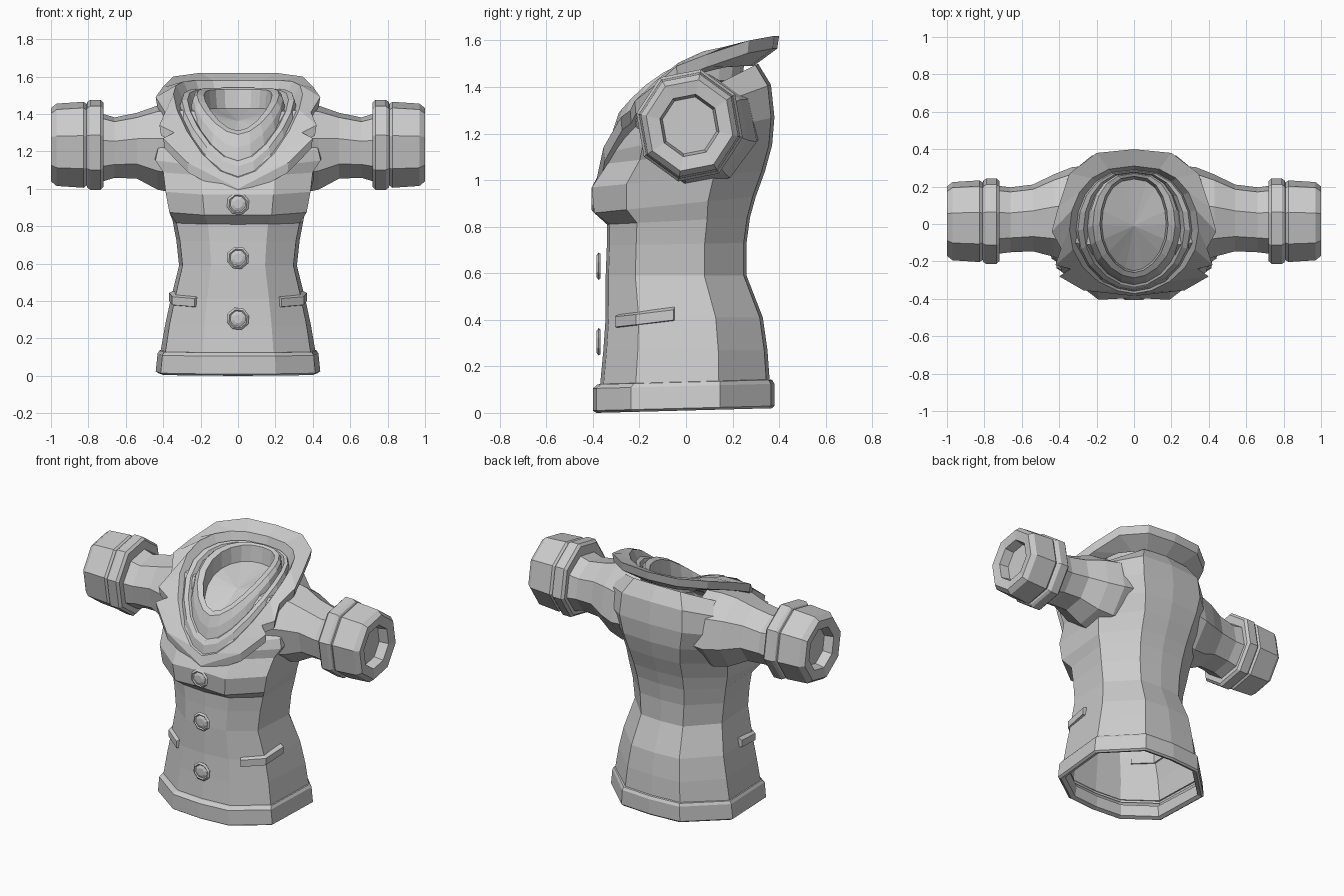
import bpy, bmesh, math
from mathutils import Vector

default = bpy.data.objects.get("Cube")
if default:
    bpy.data.objects.remove(default)

# One plain cloth colour
cloth = bpy.data.materials.new("grey cloth")
cloth.use_nodes = True
GREY = (0.6, 0.6, 0.6, 1)
cloth.diffuse_color = GREY
cloth.node_tree.nodes["Principled BSDF"].inputs["Base Color"].default_value = GREY


def loft(name, rings, cap_start=False, cap_end=False):
    """Skin a list of closed rings that all have the same point count."""
    bm = bmesh.new()
    loops = [[bm.verts.new(p) for p in ring] for ring in rings]
    n = len(loops[0])
    for a, b in zip(loops, loops[1:]):
        for i in range(n):
            j = (i + 1) % n
            bm.faces.new((a[i], a[j], b[j], b[i]))
    for wanted, loop in ((cap_start, loops[0]), (cap_end, loops[-1])):
        if wanted:
            bmesh.ops.poke(bm, faces=[bm.faces.new(loop)])
    bmesh.ops.recalc_face_normals(bm, faces=bm.faces[:])
    mesh = bpy.data.meshes.new(name)
    bm.to_mesh(mesh)
    bm.free()
    mesh.materials.append(cloth)
    obj = bpy.data.objects.new(name, mesh)
    bpy.context.collection.objects.link(obj)
    return obj


def mirrored(half):
    """Close a half outline that starts and ends on the centre plane."""
    return half + [(-x, y, z) for x, y, z in reversed(half[1:-1])]


# Unit body section, front centre to back centre, with flat sides
SECTION = [(0, -1), (0.46, -0.96), (0.94, -0.58), (1, 0.4), (0.48, 0.96), (0, 1)]


def body_ring(hx, front, back, z_front, z_back, full=1):
    """Body section; full swells the front corners for the bust."""
    half = []
    for u, v in SECTION:
        if u and v < 0:
            u, v = u * full, v * full
        t = (v + 1) / 2
        half.append((hx * u, front + (back - front) * t, z_front + (z_back - z_front) * t))
    return mirrored(half)


# Torso: waist, bust, shoulders and a top that tilts under the collar
loft("torso", [body_ring(*r) for r in (
    (0.415, -0.37, 0.36, 0.11, 0.13),
    (0.39, -0.355, 0.35, 0.27, 0.27),
    (0.36, -0.345, 0.33, 0.41, 0.41),
    (0.315, -0.345, 0.26, 0.59, 0.59),
    (0.33, -0.34, 0.26, 0.72, 0.73),
    (0.35, -0.34, 0.275, 0.81, 0.84),
    (0.365, -0.385, 0.30, 0.86, 0.93, 1.07),
    (0.385, -0.395, 0.34, 0.97, 1.04, 1.07),
    (0.425, -0.35, 0.37, 1.07, 1.15),
    (0.47, -0.335, 0.38, 1.12, 1.27),
    (0.455, -0.32, 0.365, 1.16, 1.41),
    (0.35, -0.29, 0.31, 1.2, 1.5))])

# Hem band with a folded lip
loft("hem_band", [body_ring(*r) for r in (
    (0.405, -0.365, 0.355, 0.125, 0.145),
    (0.42, -0.38, 0.37, 0.122, 0.142),
    (0.43, -0.40, 0.38, 0.105, 0.125),
    (0.44, -0.40, 0.38, 0.01, 0.03),
    (0.425, -0.385, 0.37, 0.0, 0.02),
    (0.40, -0.36, 0.345, 0.01, 0.03),
    (0.39, -0.35, 0.335, 0.08, 0.09))])


def sleeve_ring(side, x, y_front, y_back, z_low, z_high):
    cy, cz = (y_front + y_back) / 2, (z_low + z_high) / 2
    ry, rz = (y_back - y_front) / 2, (z_high - z_low) / 2
    return [(side * x, cy + ry * math.cos(a), cz + rz * math.sin(a))
            for a in (math.radians(33 + 45 * i) for i in range(8))]


def cuff_ring(side, x, r):
    return sleeve_ring(side, x, 0.015 - 0.95 * r, 0.015 + 0.95 * r, 1.235 - r, 1.235 + r)


for side, word in ((1, "left"), (-1, "right")):
    # Sleeve, narrowing out of the shoulder
    loft(word + "_sleeve", [sleeve_ring(side, *r) for r in (
        (0.22, -0.24, 0.32, 1.0, 1.45),
        (0.33, -0.22, 0.31, 0.97, 1.46),
        (0.43, -0.18, 0.27, 0.99, 1.45),
        (0.54, -0.15, 0.215, 1.05, 1.41),
        (0.66, -0.155, 0.2, 1.055, 1.385),
        (0.74, -0.165, 0.21, 1.03, 1.41))])

    # Rolled cuff: raised band, wide end and recessed opening
    loft(word + "_cuff", [cuff_ring(side, *r) for r in (
        (0.72, 0.16), (0.72, 0.23), (0.735, 0.246), (0.79, 0.246), (0.805, 0.235),
        (0.81, 0.222), (0.825, 0.235), (0.97, 0.225), (1.0, 0.2), (0.99, 0.137),
        (0.93, 0.125))], cap_end=True)

    # Pocket welt wrapped around the hip
    bars = []
    for x, y, z in ((0.22, -0.29, 0.395), (0.335, -0.205, 0.405), (0.348, -0.05, 0.425)):
        out = Vector((x, y, 0)).normalized() * 0.02
        bars.append([(side * (x + k * out.x), y + k * out.y, z + dz)
                     for k, dz in ((-0.3, -0.03), (1, -0.026), (1, 0.018), (-0.3, 0.03))])
    loft(word + "_pocket_welt", bars, True, True)


def collar_ring(hx, back, front, z_back, z_front):
    """Egg shape, nearly level at the nape and falling to a point at the throat."""
    half = []
    for i in range(11):
        a = math.pi * i / 10
        t = (1 - math.cos(a)) / 2
        x = hx * math.sin(a) ** (0.8 if i < 6 else 1.1) if 0 < i < 10 else 0
        half.append((x, back + (front - back) * t, z_back + (z_front - z_back) * t ** 2.8))
    return mirrored(half)


# Outer collar outline with a notch above each lapel
OUTLINE = [(0, 0.40, 1.62), (0.2, 0.38, 1.62), (0.345, 0.27, 1.6), (0.405, 0.09, 1.54),
           (0.44, -0.04, 1.49), (0.39, -0.13, 1.41), (0.42, -0.22, 1.34), (0.34, -0.24, 1.3),
           (0.4, -0.28, 1.27), (0.27, -0.355, 1.14), (0, -0.385, 1.0)]


def outline(scale, drop):
    return mirrored([(x * scale, y * scale, z - drop) for x, y, z in OUTLINE])


# Collar: underside, wide rim, stepped lining, neck band and hollow
loft("collar", [
    collar_ring(0.32, 0.29, -0.31, 1.49, 1.04),
    outline(0.98, 0.055),
    outline(1, 0)] + [collar_ring(*r) for r in (
        (0.345, 0.31, -0.372, 1.58, 1.06),
        (0.31, 0.29, -0.36, 1.51, 1.065),
        (0.30, 0.285, -0.352, 1.535, 1.12),
        (0.27, 0.278, -0.335, 1.53, 1.145),
        (0.25, 0.272, -0.325, 1.49, 1.15),
        (0.24, 0.275, -0.312, 1.525, 1.22),
        (0.22, 0.27, -0.288, 1.54, 1.29),
        (0.182, 0.255, -0.26, 1.53, 1.31),
        (0.172, 0.24, -0.25, 1.43, 1.22))], cap_end=True)

# Thin domed buttons down the front
for name, y, z in (("top_button", -0.397, 0.92), ("middle_button", -0.375, 0.63),
                   ("bottom_button", -0.375, 0.305)):
    loft(name, [[(r * math.cos(math.tau * i / 8 + 0.3), y + dy,
                  z + r * math.sin(math.tau * i / 8 + 0.3)) for i in range(8)]
                for r, dy in ((0.055, 0.008), (0.062, 0), (0.05, -0.009),
                              (0.043, -0.003), (0.025, -0.01))], True, True)
